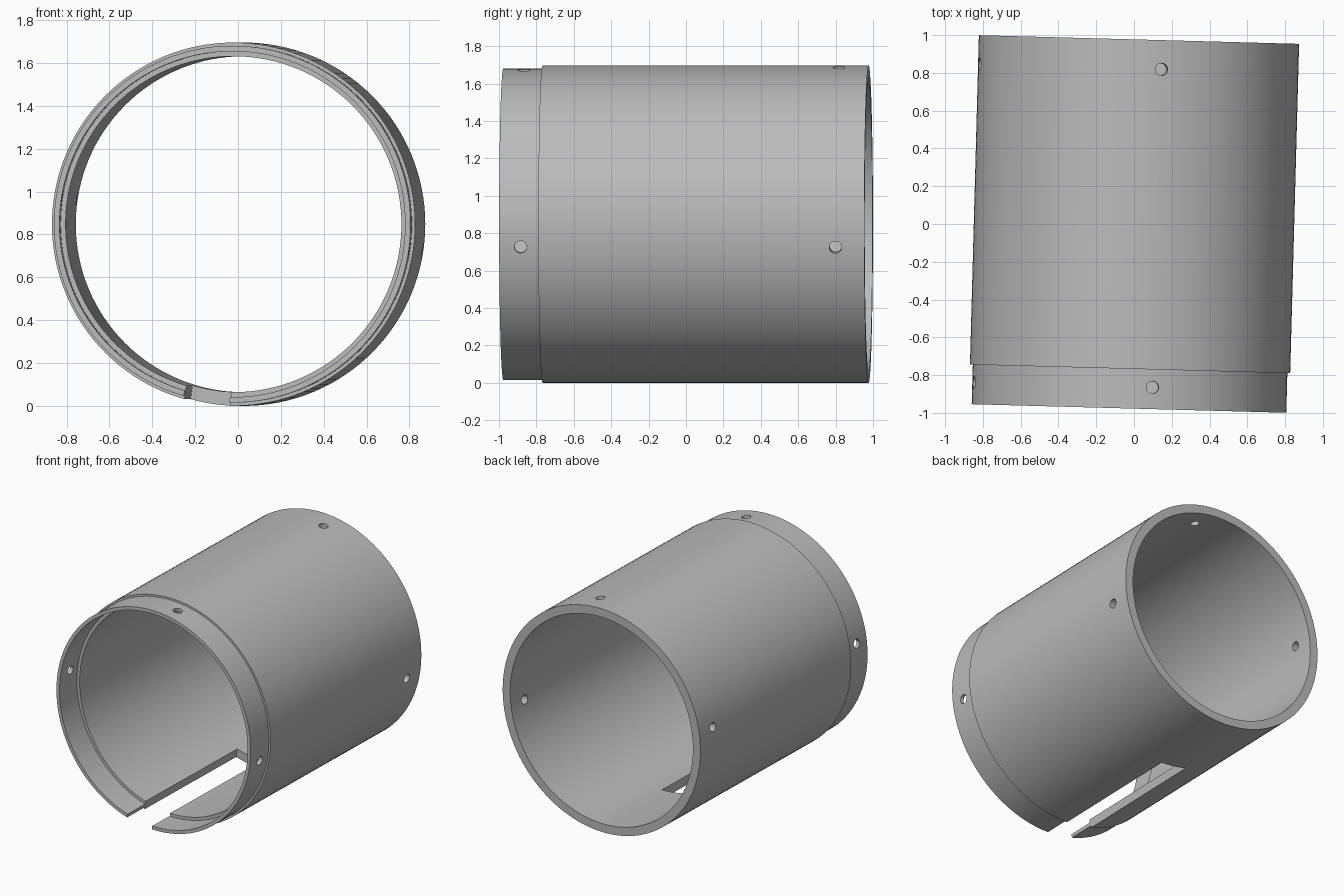
import bpy
import bmesh
from math import cos, sin, pi, radians
from mathutils import Matrix, Vector

cube = bpy.data.objects.get("Cube")
if cube:
    bpy.data.objects.remove(cube, do_unlink=True)

HALF = 0.977           # half length along the tube axis
R_OUT, R_IN = 0.848, 0.784
SEGMENTS = 128

grey = bpy.data.materials.new("plain grey")
grey.use_nodes = True
colour = (0.5, 0.5, 0.5, 1)
grey.diffuse_color = colour
grey.node_tree.nodes["Principled BSDF"].inputs["Base Color"].default_value = colour

# The tube lies along y, rolled about its axis and turned slightly about z
placement = (Matrix.Translation((0, 0, R_OUT))
             @ Matrix.Rotation(radians(-1.55), 4, 'Z')
             @ Matrix.Rotation(radians(8.4), 4, 'Y'))


def make_object(name, bm):
    bmesh.ops.recalc_face_normals(bm, faces=bm.faces)
    mesh = bpy.data.meshes.new(name)
    bm.to_mesh(mesh)
    bm.free()
    mesh.materials.append(grey)
    obj = bpy.data.objects.new(name, mesh)
    bpy.context.collection.objects.link(obj)
    obj.matrix_world = placement
    return obj


def lathe(profile):
    """Revolve a closed (radius, y) profile about the y axis."""
    bm = bmesh.new()
    rings = []
    for i in range(SEGMENTS):
        a = 2 * pi * i / SEGMENTS
        rings.append([bm.verts.new((r * sin(a), y, r * cos(a))) for r, y in profile])
    n = len(profile)
    for i, ring in enumerate(rings):
        after = rings[(i + 1) % SEGMENTS]
        for j in range(n):
            k = (j + 1) % n
            bm.faces.new((ring[j], ring[k], after[k], after[j]))
    return bm


# Tube wall: stepped down outside and counterbored inside at the front
tube = make_object("tube_sleeve", lathe([
    (0.807, -HALF), (0.833, -HALF), (0.833, -0.767), (R_OUT, -0.767),
    (R_OUT, HALF), (R_IN, HALF), (R_IN, -0.775), (0.807, -0.775)]))

# Cutters: three radial pin holes at each end, and the long slot underneath
cut = bmesh.new()
for y in (-0.862, 0.822):
    for angle in (-90, 0, 90):
        m = (Matrix.Translation((0, y, 0)) @ Matrix.Rotation(radians(angle), 4, 'Y')
             @ Matrix.Translation((0, 0, R_OUT)))
        bmesh.ops.create_cone(cut, cap_ends=True, segments=24, radius1=0.033,
                              radius2=0.033, depth=0.3, matrix=m)
slot_front, slot_back = -1.1, 0.288
size = Vector((0.214, slot_back - slot_front, 0.4))
bmesh.ops.create_cube(cut, size=1, matrix=Matrix.Translation(
    (0, (slot_front + slot_back) / 2, -R_OUT)) @ Matrix.Diagonal(size).to_4x4())
cutter = make_object("hole_cutter", cut)
cutter.hide_render = True

# Apply the cuts, then drop the helper
bpy.ops.object.select_all(action='DESELECT')
tube.select_set(True)
bpy.context.view_layer.objects.active = tube
mod = tube.modifiers.new("cuts", 'BOOLEAN')
mod.operation = 'DIFFERENCE'
mod.solver = 'EXACT'
mod.object = cutter
bpy.ops.object.modifier_apply(modifier=mod.name)
bpy.data.objects.remove(cutter, do_unlink=True)

bpy.ops.object.shade_smooth_by_angle(angle=radians(30))
